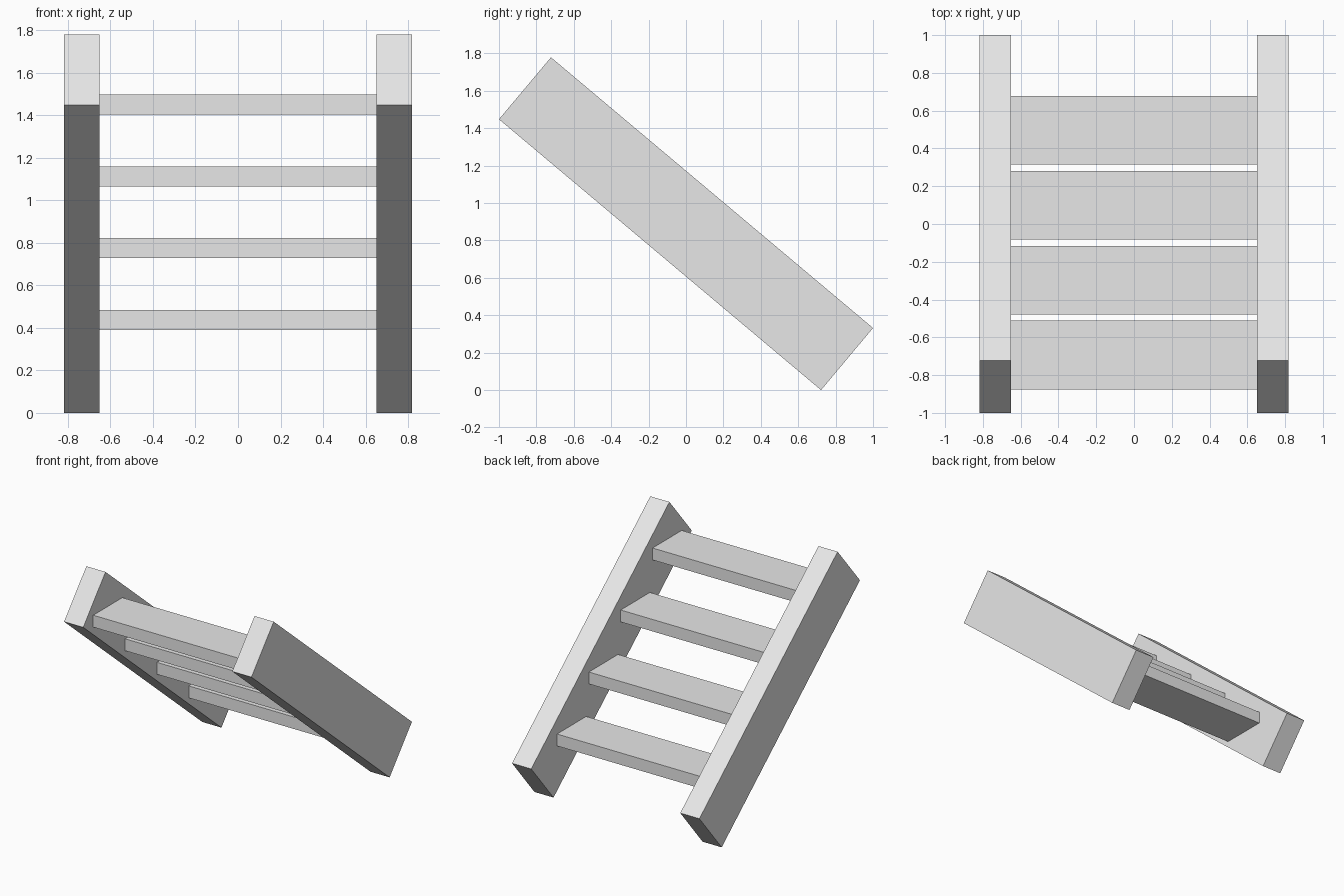
import bpy
import bmesh

old = bpy.data.objects.get("Cube")
if old:
    bpy.data.objects.remove(old, do_unlink=True)

grey = bpy.data.materials.new("plain grey")
grey.use_nodes = True
grey.diffuse_color = (0.8, 0.8, 0.8, 1)
grey.node_tree.nodes["Principled BSDF"].inputs["Base Color"].default_value = (0.8, 0.8, 0.8, 1)


def extrude_profile(name, profile, x0, x1):
    """Extrude a closed (y, z) outline along x."""
    bm = bmesh.new()
    face = bm.faces.new([bm.verts.new((x0, y, z)) for y, z in profile])
    grown = bmesh.ops.extrude_face_region(bm, geom=[face])["geom"]
    moved = [g for g in grown if isinstance(g, bmesh.types.BMVert)]
    bmesh.ops.translate(bm, verts=moved, vec=(x1 - x0, 0, 0))
    bmesh.ops.recalc_face_normals(bm, faces=bm.faces)
    mesh = bpy.data.meshes.new(name)
    bm.to_mesh(mesh)
    bm.free()
    mesh.materials.append(grey)
    obj = bpy.data.objects.new(name, mesh)
    bpy.context.collection.objects.link(obj)
    return obj


INNER, OUTER = 0.65, 0.817

# Sloping side beams with square-cut ends
beam = [(-1, 1.448), (-0.722, 1.779), (1, 0.332), (0.722, 0)]
extrude_profile("left_beam", beam, INNER, OUTER)
extrude_profile("right_beam", beam, -OUTER, -INNER)

# Level treads between the beams, top to bottom
DEPTH, THICK = 0.363, 0.094
for i in range(4):
    y = -0.875 + i * 0.3967
    z = 1.402 - i * 0.3373
    tread = [(y, z), (y + DEPTH, z), (y + DEPTH, z + THICK), (y, z + THICK)]
    extrude_profile(f"tread_{i + 1}", tread, -INNER, INNER)
